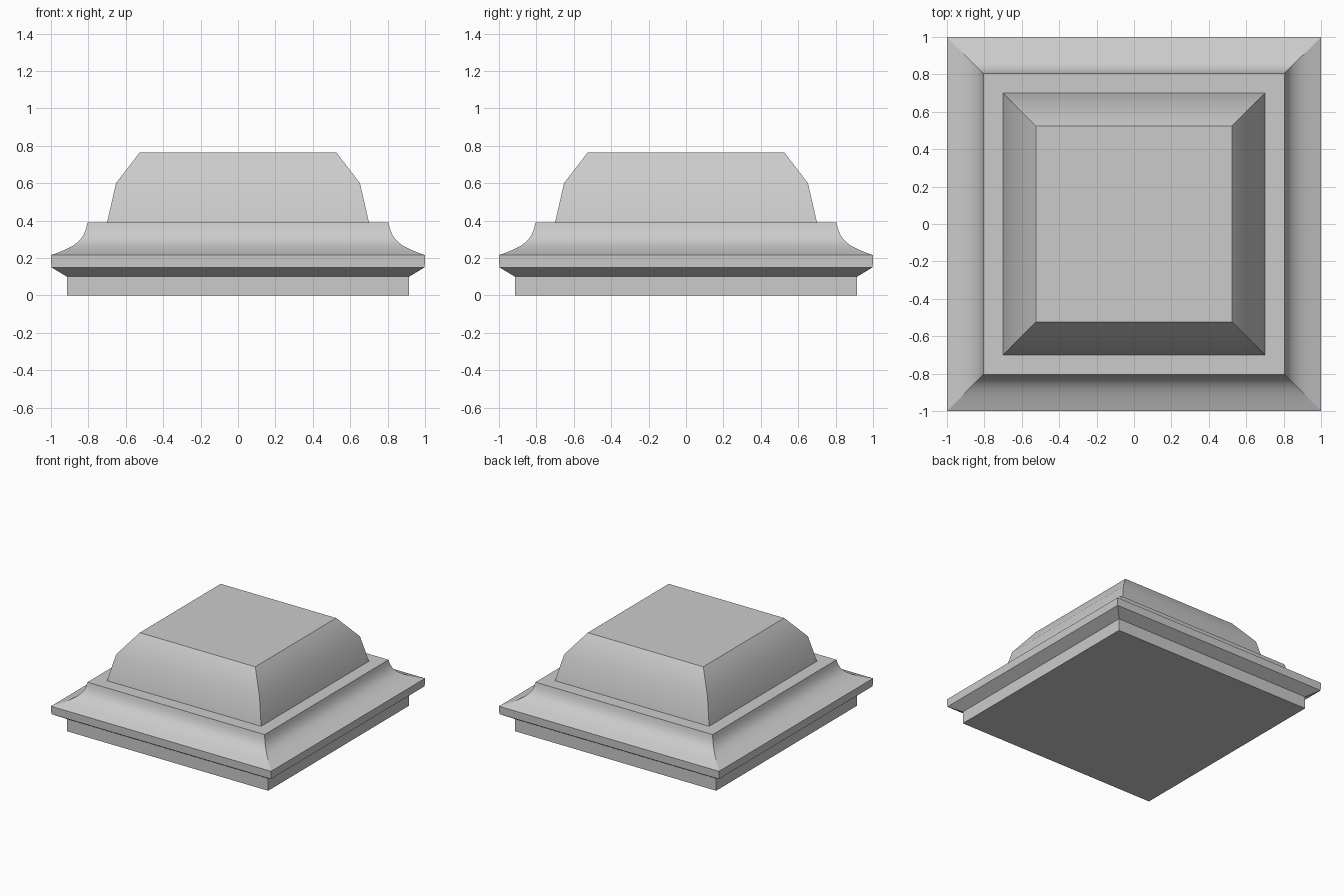
import bpy, bmesh, math

if "Cube" in bpy.data.objects:
    bpy.data.objects.remove(bpy.data.objects["Cube"])


def square_stack(name, profile):
    """Loft square rings from (half_width, height) pairs and cap both ends."""
    bm = bmesh.new()
    rings = [[bm.verts.new((sx * r, sy * r, z))
              for sx, sy in ((-1, -1), (1, -1), (1, 1), (-1, 1))]
             for r, z in profile]
    for low, high in zip(rings, rings[1:]):
        for i in range(4):
            j = (i + 1) % 4
            bm.faces.new((low[i], low[j], high[j], high[i]))
    bm.faces.new(rings[0][::-1])
    bm.faces.new(rings[-1])
    mesh = bpy.data.meshes.new(name)
    bm.to_mesh(mesh)
    bm.free()
    obj = bpy.data.objects.new(name, mesh)
    bpy.context.collection.objects.link(obj)
    bpy.context.view_layer.objects.active = obj
    obj.select_set(True)
    bpy.ops.object.shade_smooth_by_angle(angle=math.radians(25))
    obj.select_set(False)
    return obj


# Concave moulding, sampled from a cubic curve
def cove(p0, p1, p2, p3, steps=8):
    points = []
    for i in range(steps + 1):
        t = i / steps
        w = ((1 - t) ** 3, 3 * t * (1 - t) ** 2, 3 * t * t * (1 - t), t ** 3)
        points.append(tuple(sum(k * p[a] for k, p in zip(w, (p0, p1, p2, p3)))
                            for a in (0, 1)))
    return points


# Moulded base: plinth, flared underside, rim, cove and flat ledge,
# continuing into the tapered block and its chamfered top
square_stack("moulded_cap",
             [(0.915, 0.0), (0.915, 0.10), (0.998, 0.15)]
             + cove((1.0, 0.215), (0.87, 0.26), (0.82, 0.29), (0.805, 0.39))
             + [(0.70, 0.39), (0.652, 0.60), (0.525, 0.765)])
